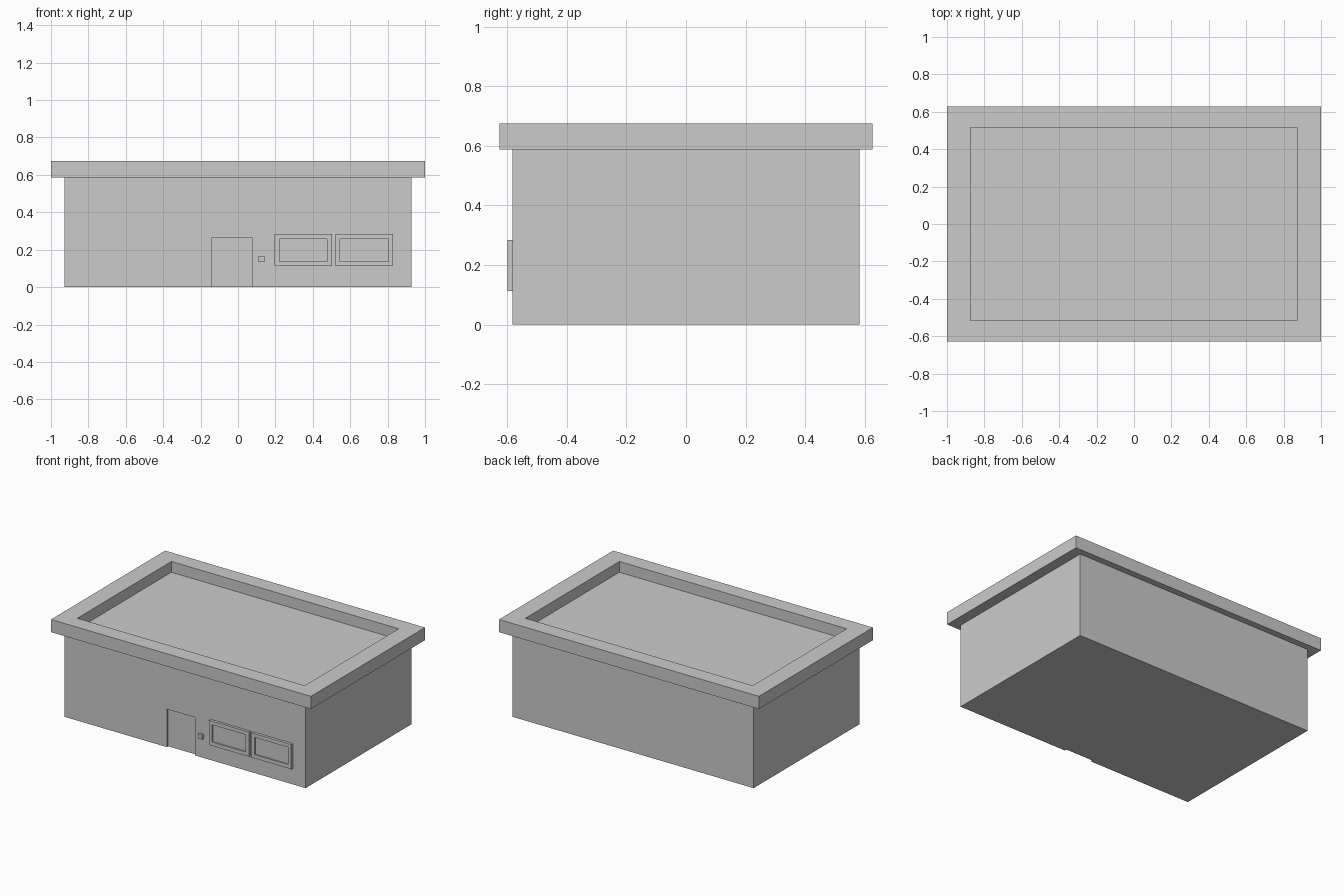
import bpy
from mathutils import Vector

if "Cube" in bpy.data.objects:
    bpy.data.objects.remove(bpy.data.objects["Cube"])


def box(name, lo, hi):
    """Axis-aligned box between two corners."""
    lo, hi = Vector(lo), Vector(hi)
    bpy.ops.mesh.primitive_cube_add(size=1, location=(lo + hi) / 2)
    obj = bpy.context.object
    obj.name = name
    obj.scale = hi - lo
    bpy.ops.object.transform_apply(location=False, rotation=False, scale=True)
    return obj


def cut(target, name, lo, hi):
    """Carve a box-shaped recess out of the target."""
    cutter = box(name, lo, hi)
    cutter.hide_render = True
    cutter.display_type = 'WIRE'
    mod = target.modifiers.new(name, 'BOOLEAN')
    mod.operation = 'DIFFERENCE'
    mod.solver = 'EXACT'
    mod.object = cutter
    bpy.context.view_layer.objects.active = target
    bpy.ops.object.modifier_apply(modifier=mod.name)
    bpy.data.objects.remove(cutter, do_unlink=True)


WALL_Y = -0.582    # front wall plane
FRONT_Y = -0.60    # front of window frames

# Main block with a shallow door recess
walls = box("walls", (-0.928, WALL_Y, 0), (0.928, 0.582, 0.587))
cut(walls, "door_recess", (-0.14, -0.7, -0.1), (0.075, WALL_Y + 0.015, 0.264))

# Overhanging flat roof with a sunken deck inside the parapet
roof = box("roof", (-1, -0.627, 0.587), (1, 0.627, 0.675))
cut(roof, "roof_deck", (-0.875, -0.517, 0.60), (0.875, 0.517, 0.8))

# Pair of framed windows with inset panes
Z0, Z1, RIM = 0.112, 0.284, 0.026
for side, x0, x1 in (("left", 0.195, 0.503), ("right", 0.52, 0.83)):
    window = box(f"window_{side}", (x0, FRONT_Y, Z0), (x1, WALL_Y, Z1))
    cut(window, "pane_recess", (x0 + RIM, -0.7, Z0 + RIM),
        (x1 - RIM, FRONT_Y + 0.01, Z1 - RIM))

# Small entry panel beside the door
box("door_panel", (0.109, FRONT_Y + 0.002, 0.134), (0.142, WALL_Y, 0.166))
